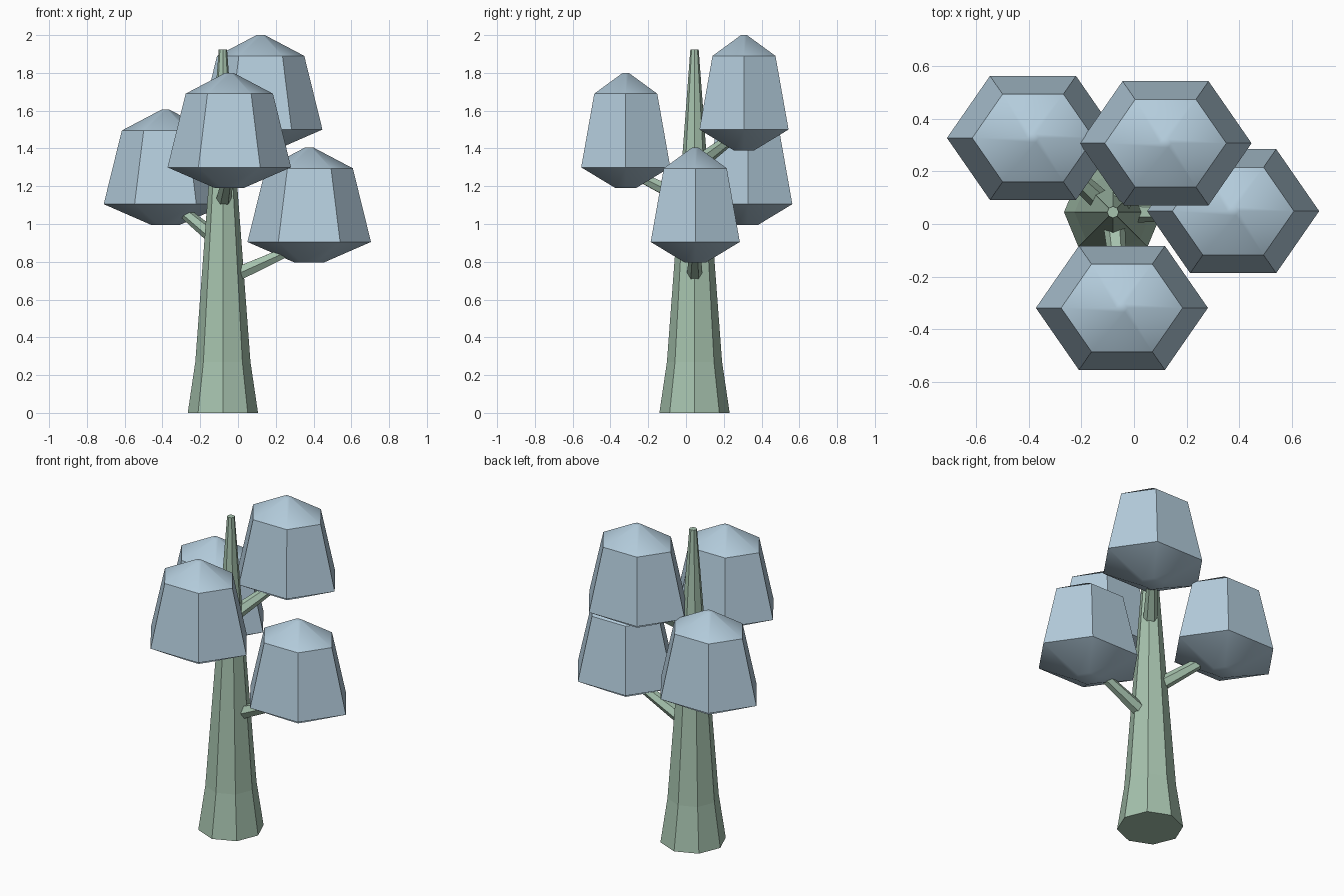
import bpy
import bmesh
import math
from mathutils import Vector

cube = bpy.data.objects.get("Cube")
if cube:
    bpy.data.objects.remove(cube, do_unlink=True)


def make_material(name, colour):
    mat = bpy.data.materials.new(name)
    mat.use_nodes = True
    mat.diffuse_color = (*colour, 1)
    mat.node_tree.nodes["Principled BSDF"].inputs["Base Color"].default_value = (*colour, 1)
    return mat


def loft(name, profile, sides, mat, y_scale=1.0):
    """Stack polygon rings from (radius, height) pairs and cap both ends."""
    bm = bmesh.new()
    rings = []
    for radius, z in profile:
        ring = []
        for i in range(sides):
            a = math.tau * i / sides
            ring.append(bm.verts.new((radius * math.cos(a), radius * y_scale * math.sin(a), z)))
        rings.append(ring)
    for low, high in zip(rings, rings[1:]):
        for i in range(sides):
            j = (i + 1) % sides
            bm.faces.new((low[i], low[j], high[j], high[i]))
    bm.faces.new(reversed(rings[0]))
    bm.faces.new(rings[-1])
    mesh = bpy.data.meshes.new(name)
    bm.to_mesh(mesh)
    bm.free()
    mesh.materials.append(mat)
    obj = bpy.data.objects.new(name, mesh)
    bpy.context.collection.objects.link(obj)
    return obj


bark = make_material("sage green bark", (0.38, 0.54, 0.42))
leaf = make_material("pale blue foliage", (0.45, 0.60, 0.71))

# Trunk: flared foot and a long taper
axis = Vector((-0.08, 0.045, 0))
trunk = loft("trunk", [(0.186, 0), (0.146, 0.27), (0.022, 1.925)], 8, bark)
trunk.location = axis

# Foliage cluster profile, measured down from its tip
foliage_profile = [(0.075, -0.61), (0.327, -0.5), (0.231, -0.11), (0.022, 0)]

# Each cluster: tip position and slope of its branch
clusters = {
    "left": ((0.377, 0.049, 1.405), 0.45),
    "right": ((-0.384, 0.327, 1.605), 0.6),
    "front": ((-0.046, -0.319, 1.8), 0.5),
    "back": ((0.12, 0.307, 2.0), 0.6),
}

for side, (tip, slope) in clusters.items():
    tip = Vector(tip)
    foliage = loft(side + "_foliage", foliage_profile, 6, leaf, y_scale=0.833)
    foliage.location = tip

    # Branch: tapered six-sided limb from the trunk into the foliage
    out = Vector((tip.x - axis.x, tip.y - axis.y, 0))
    reach = out.length
    out.normalize()
    base_z = tip.z - 0.655
    trunk_radius = 0.146 - (base_z - 0.27) * 0.075
    direction = (out + Vector((0, 0, slope))).normalized()
    surface = axis + out * trunk_radius + Vector((0, 0, base_z))
    length = (reach - trunk_radius) * 0.9 * math.hypot(1, slope)
    branch = loft(side + "_branch", [(0.041, -0.03), (0.026, length)], 6, bark)
    branch.location = surface
    branch.rotation_mode = 'QUATERNION'
    branch.rotation_quaternion = direction.to_track_quat('Z', 'Y')

    # Soften the shallow folds of the foliage, keeping its main edges crisp
    bpy.ops.object.select_all(action='DESELECT')
    foliage.select_set(True)
    bpy.context.view_layer.objects.active = foliage
    bpy.ops.object.shade_smooth_by_angle(angle=math.radians(36))
